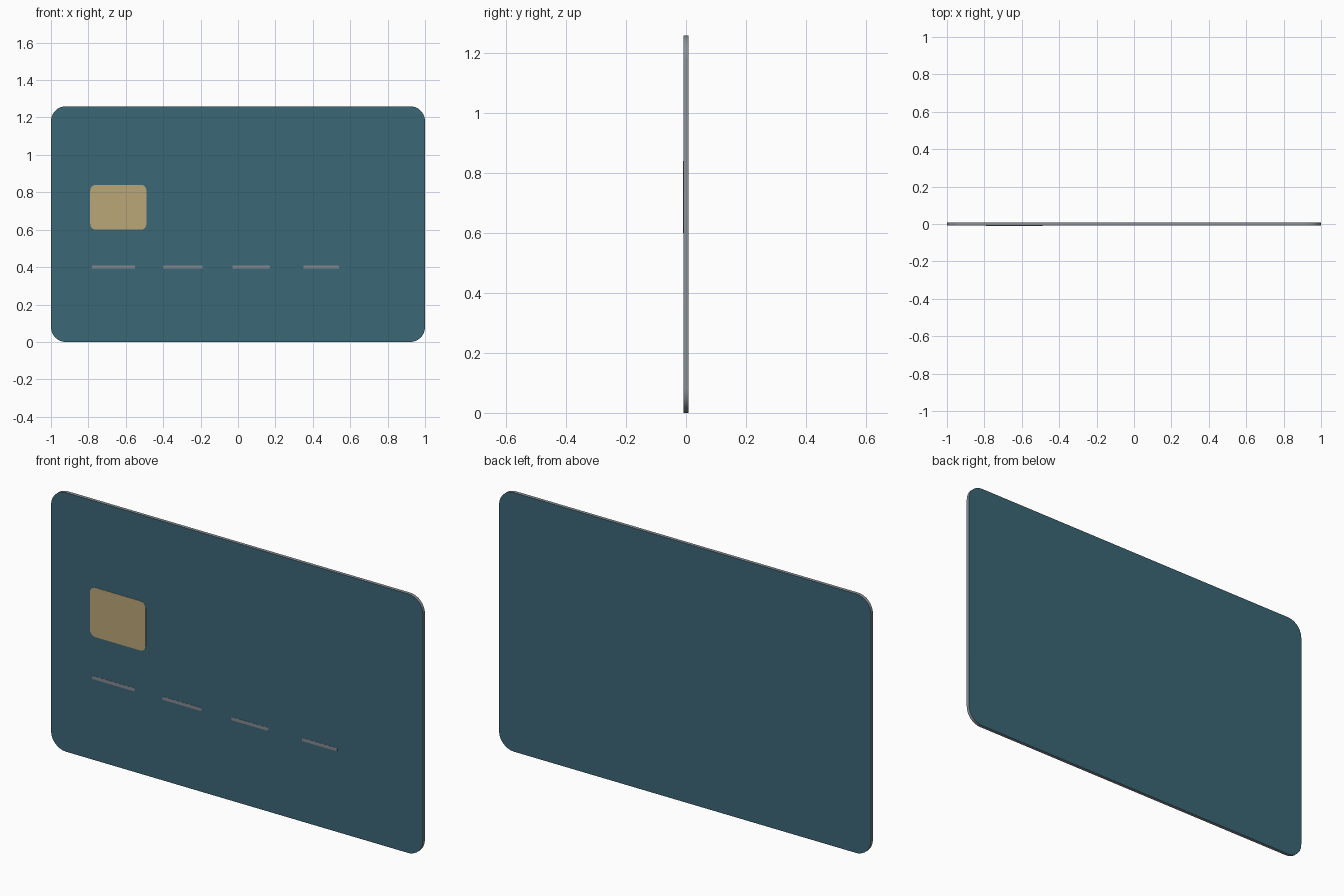
import bpy, bmesh, math

if "Cube" in bpy.data.objects:
    bpy.data.objects.remove(bpy.data.objects["Cube"])


def material(name, rgb):
    m = bpy.data.materials.new(name)
    m.diffuse_color = (*rgb, 1)
    m.use_nodes = True
    m.node_tree.nodes["Principled BSDF"].inputs["Base Color"].default_value = m.diffuse_color
    return m


teal = material("teal face", (0.044, 0.135, 0.18))
grey = material("grey edge", (0.25, 0.29, 0.32))
gold = material("gold contact", (0.50, 0.39, 0.185))
silver = material("silver print", (0.23, 0.25, 0.28))


def rounded_plate(name, x0, x1, z0, z1, r, y0, y1, mats, steps=8):
    """Rounded rectangle in XZ, extruded from y0 (front) to y1 (back)."""
    bm = bmesh.new()
    corners = [(x1 - r, z1 - r), (x0 + r, z1 - r), (x0 + r, z0 + r), (x1 - r, z0 + r)]
    ring = []
    for q, (cx, cz) in enumerate(corners):
        for i in range(steps + 1):
            a = math.pi / 2 * (q + i / steps)
            ring.append(bm.verts.new((cx + r * math.cos(a), y0, cz + r * math.sin(a))))
    face = bm.faces.new(ring)
    out = bmesh.ops.extrude_face_region(bm, geom=[face], use_keep_orig=True)
    for v in out["geom"]:
        if isinstance(v, bmesh.types.BMVert):
            v.co.y = y1
    bmesh.ops.recalc_face_normals(bm, faces=bm.faces)
    # rim faces take the last material, broad faces the first
    for f in bm.faces:
        f.material_index = 0 if abs(f.normal.y) > 0.5 else len(mats) - 1
    me = bpy.data.meshes.new(name)
    bm.to_mesh(me)
    bm.free()
    for m in mats:
        me.materials.append(m)
    ob = bpy.data.objects.new(name, me)
    bpy.context.collection.objects.link(ob)
    bpy.ops.object.select_all(action='DESELECT')
    ob.select_set(True)
    bpy.context.view_layer.objects.active = ob
    bpy.ops.object.shade_smooth_by_angle(angle=math.radians(30))
    return ob


# Card body with a grey rim
rounded_plate("card_body", -1, 1, 0, 1.26, 0.08, -0.008, 0.008, [teal, grey], 10)

# Contact chip, just proud of the front
rounded_plate("contact_chip", -0.79, -0.49, 0.60, 0.84, 0.03, -0.0095, -0.006, [gold], 6)

# Four number strips
for i, (a, b) in enumerate([(-0.78, -0.55), (-0.40, -0.19), (-0.03, 0.17), (0.35, 0.54)]):
    rounded_plate(f"number_strip_{i + 1}", a, b, 0.392, 0.408, 0.004,
                  -0.009, -0.006, [silver], 3)
